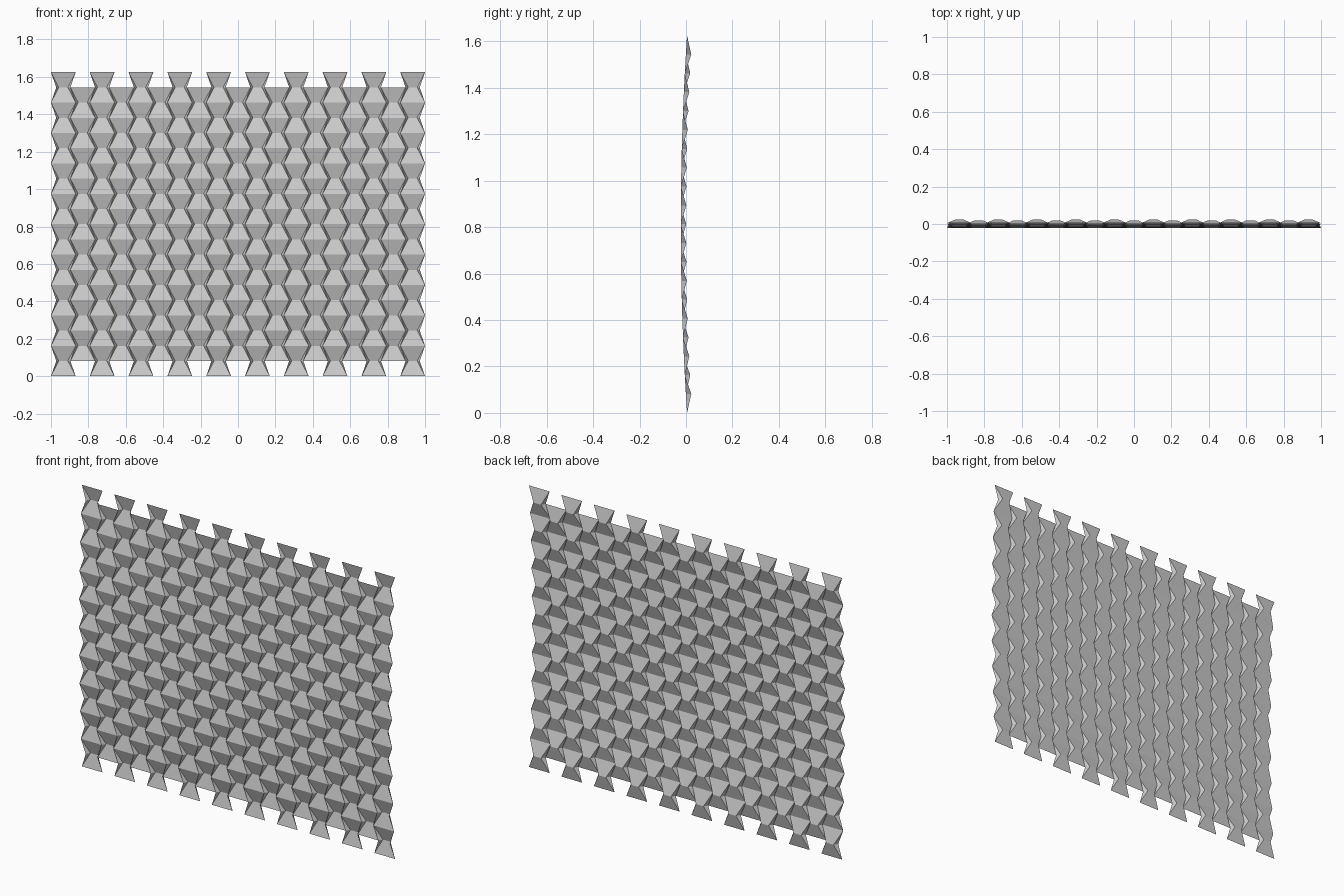
import bpy, bmesh

if "Cube" in bpy.data.objects:
    bpy.data.objects.remove(bpy.data.objects["Cube"])

HALF_WIDE = 0.066                       # half length of the front ridges
HALF_NECK = 0.024                       # half length of the back valleys
COLS, ROWS, HEIGHT = 19, 20, 1.625
PITCH = (2 - 2 * HALF_WIDE) / (COLS - 1)
STEP = HEIGHT / ROWS
DEPTH = 0.0235                          # fold depth


def front(z):
    """Gentle bow of the whole sheet."""
    t = (z - HEIGHT / 2) / (HEIGHT / 2)
    return -0.0225 + 0.027 * t * t


bm = bmesh.new()


def face(*pts):
    bm.faces.new([bm.verts.new(p) for p in pts])


# Folded columns: alternate columns are shifted by half a fold
for c in range(COLS):
    cx = -1 + HALF_WIDE + c * PITCH
    shift = c % 2
    for r in range(shift, ROWS - shift):
        wide, neck = (r, r + 1) if (r + shift) % 2 == 0 else (r + 1, r)
        zw, zn = wide * STEP, neck * STEP
        yw, yo = front(zw), front(zn)
        yn = yo + DEPTH
        flip = 1 if neck > wide else -1     # keeps the front facing -y
        a, b = -flip, flip
        # main sloping panel
        face((cx + a * HALF_WIDE, yw, zw), (cx + b * HALF_WIDE, yw, zw),
             (cx + b * HALF_NECK, yn, zn), (cx + a * HALF_NECK, yn, zn))
        # narrow side triangles reaching the neighbouring ridges
        outer = PITCH - HALF_WIDE
        face((cx + b * HALF_WIDE, yw, zw), (cx + b * outer, yo, zn),
             (cx + b * HALF_NECK, yn, zn))
        face((cx + a * HALF_WIDE, yw, zw), (cx + a * HALF_NECK, yn, zn),
             (cx + a * outer, yo, zn))

bmesh.ops.remove_doubles(bm, verts=bm.verts, dist=1e-4)
mesh = bpy.data.meshes.new("folded_sheet")
bm.to_mesh(mesh)
bm.free()
sheet = bpy.data.objects.new("folded_sheet", mesh)
bpy.context.collection.objects.link(sheet)
